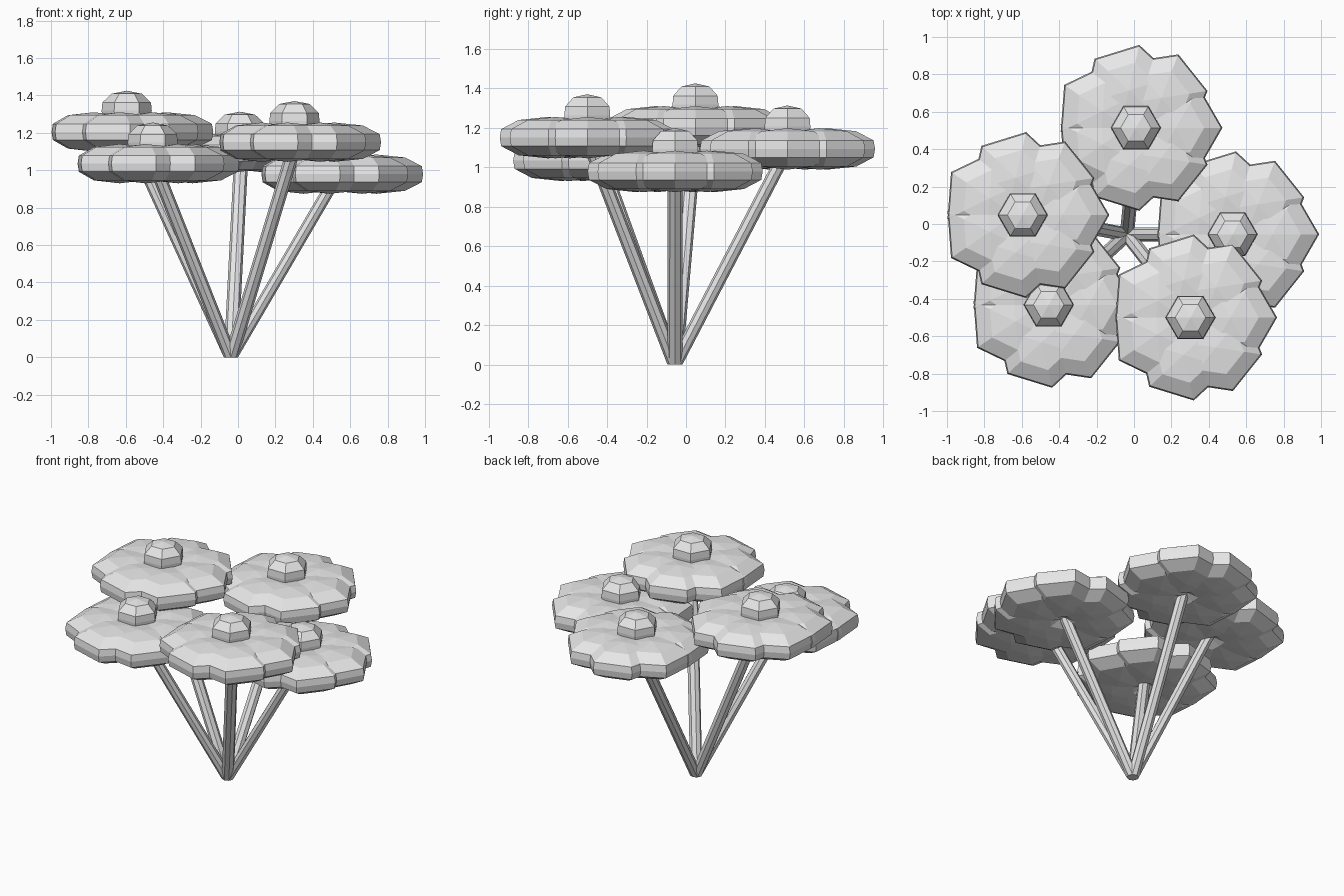
import bpy, bmesh, math
from mathutils import Vector

cube = bpy.data.objects.get("Cube")
if cube:
    bpy.data.objects.remove(cube, do_unlink=True)

grey = bpy.data.materials.new("light grey")
grey.use_nodes = True
colour = (0.8, 0.8, 0.8, 1)
grey.diffuse_color = colour
grey.node_tree.nodes["Principled BSDF"].inputs["Base Color"].default_value = colour

BASE = Vector((-0.038, -0.056, 0))
PETALS = 7
RINGS = [(0.61, 0.85), (0.97, 0.41), (1, 0), (0.97, -0.41), (0.61, -0.85)]


def finish(name, bm):
    bmesh.ops.recalc_face_normals(bm, faces=bm.faces)
    mesh = bpy.data.meshes.new(name)
    bm.to_mesh(mesh)
    bm.free()
    mesh.materials.append(grey)
    obj = bpy.data.objects.new(name, mesh)
    bpy.context.collection.objects.link(obj)


def ring(bm, centre, radius, sides, turn=0):
    angles = [turn + math.tau * i / sides for i in range(sides)]
    return [bm.verts.new(centre + radius * Vector((math.cos(a), math.sin(a), 0)))
            for a in angles]


def bridge(bm, a, b):
    for i in range(len(a)):
        j = (i + 1) % len(a)
        bm.faces.new((a[i], a[j], b[j], b[i]))


def pebble(bm, centre, radius, height, turn=0):
    """Flattened six-sided ball with pointed caps."""
    up = Vector((0, 0, height))
    loops = [ring(bm, centre + up * z, radius * r, 6, turn) for r, z in RINGS]
    for a, b in zip(loops, loops[1:]):
        bridge(bm, a, b)
    for loop, side in ((loops[0], 1), (loops[-1], -1)):
        tip = bm.verts.new(centre + up * side)
        for i in range(6):
            bm.faces.new((loop[i], loop[(i + 1) % 6], tip))


def flower(name, x, y, z):
    head = Vector((x, y, z))
    # Ring of overlapping petals, each turned against its place in the ring
    bm = bmesh.new()
    for k in range(PETALS):
        a = math.tau * k / PETALS
        pebble(bm, head + 0.205 * Vector((math.cos(a), math.sin(a), 0)), 0.25, 0.105, -a)
    finish(name + "_petals", bm)

    # Raised centre
    bm = bmesh.new()
    pebble(bm, head + Vector((-0.008, 0, 0.113)), 0.134, 0.107)
    finish(name + "_centre", bm)

    # Leaning stem with level ends
    bm = bmesh.new()
    low, high = ring(bm, BASE, 0.038, 8), ring(bm, head, 0.038, 8)
    bridge(bm, low, high)
    bm.faces.new(low)
    bm.faces.new(high)
    finish(name + "_stem", bm)


flower("left_flower", 0.535, -0.055, 0.979)
flower("front_right_flower", -0.448, -0.432, 1.035)
flower("back_flower", 0.018, 0.514, 1.093)
flower("front_left_flower", 0.31, -0.5, 1.15)
flower("right_flower", -0.587, 0.048, 1.205)
